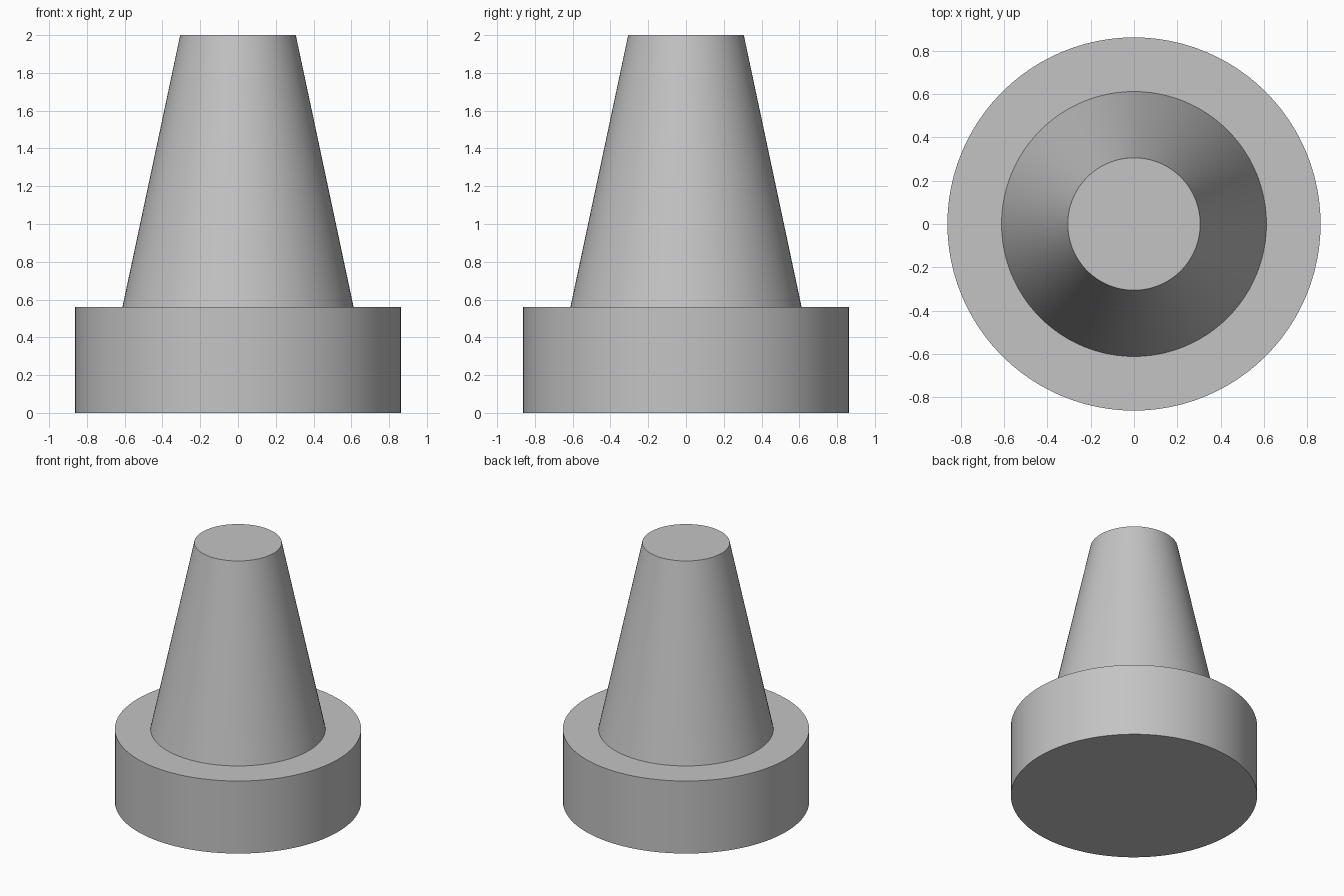
import bpy
import math

if "Cube" in bpy.data.objects:
    bpy.data.objects.remove(bpy.data.objects["Cube"], do_unlink=True)

SIDES = 96
BASE_TOP = 0.56
TOP = 2.0

grey = bpy.data.materials.new("plain_grey")
grey.use_nodes = True
colour = (0.55, 0.55, 0.55, 1.0)
grey.diffuse_color = colour
grey.node_tree.nodes["Principled BSDF"].inputs["Base Color"].default_value = colour


def frustum(name, low_radius, high_radius, low, high):
    """Round part with flat caps and smooth walls."""
    bpy.ops.mesh.primitive_cone_add(
        vertices=SIDES, radius1=low_radius, radius2=high_radius,
        depth=high - low, location=(0, 0, (low + high) / 2))
    part = bpy.context.object
    part.name = name
    part.data.materials.append(grey)
    bpy.ops.object.shade_smooth_by_angle(angle=math.radians(30))
    return part


# Wide round foot
frustum("base_disc", 0.862, 0.862, 0, BASE_TOP)

# Tapered plug standing on the foot
frustum("tapered_plug", 0.612, 0.306, BASE_TOP, TOP)
